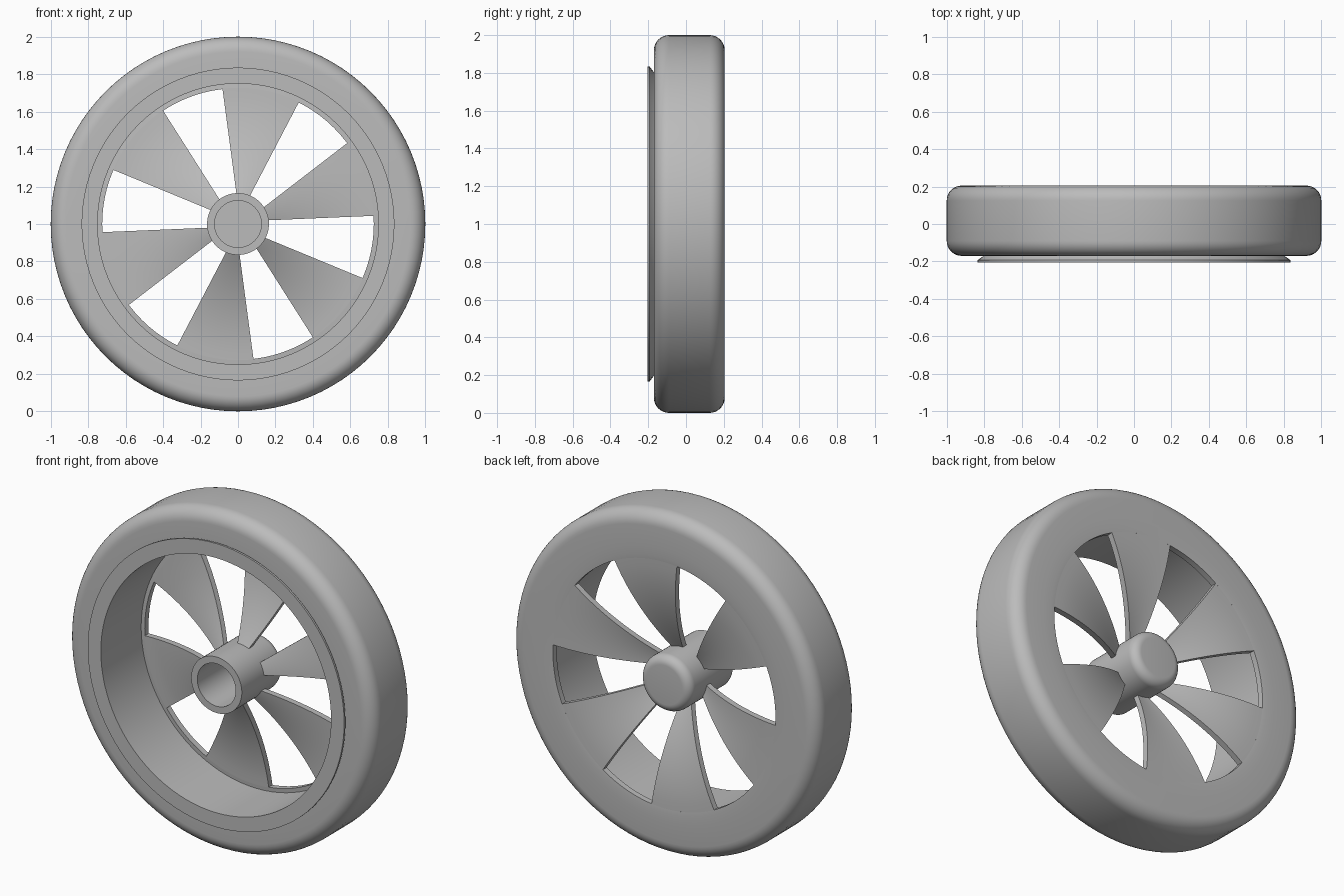
import bpy, bmesh
from math import sin, cos, asin, pi, radians
from mathutils import Vector, Matrix

cube = bpy.data.objects.get("Cube")
if cube:
    bpy.data.objects.remove(cube, do_unlink=True)

grey = bpy.data.materials.new("plain grey")
grey.use_nodes = True
grey.diffuse_color = (0.5, 0.5, 0.5, 1)
grey.node_tree.nodes["Principled BSDF"].inputs["Base Color"].default_value = (0.5, 0.5, 0.5, 1)

BACK = 0.205
RIM_R, HUB_R = 0.75, 0.165
THICK = 0.035


def finish(name, bm):
    """Turn a bmesh into a shaded object raised to the wheel's centre height."""
    bmesh.ops.recalc_face_normals(bm, faces=bm.faces)
    bmesh.ops.translate(bm, verts=bm.verts, vec=(0, 0, 1))
    mesh = bpy.data.meshes.new(name)
    bm.to_mesh(mesh)
    bm.free()
    mesh.materials.append(grey)
    ob = bpy.data.objects.new(name, mesh)
    bpy.context.collection.objects.link(ob)
    bpy.ops.object.select_all(action="DESELECT")
    ob.select_set(True)
    bpy.context.view_layer.objects.active = ob
    bpy.ops.object.shade_smooth_by_angle(angle=radians(35))


def fillet(r, y, rad, start, steps=8):
    """Quarter-circle of (radius, y) points about a centre."""
    return [(r + rad * cos(start + pi / 2 * i / steps),
             y + rad * sin(start + pi / 2 * i / steps)) for i in range(steps + 1)]


def revolve(name, profile, closed=True, segments=96):
    """Spin a (radius, y) profile about the wheel axle."""
    bm = bmesh.new()
    vs = [bm.verts.new((r, y, 0)) for r, y in profile]
    pairs = list(zip(vs, vs[1:])) + ([(vs[-1], vs[0])] if closed else [])
    edges = [bm.edges.new(p) for p in pairs]
    bmesh.ops.spin(bm, geom=vs + edges, cent=(0, 0, 0), axis=(0, 1, 0),
                   angle=2 * pi, steps=segments)
    bmesh.ops.remove_doubles(bm, verts=bm.verts, dist=1e-4)
    finish(name, bm)


def dish(r):
    """Back surface of the spokes, plunging forward near the hub."""
    t = max(0, (RIM_R - r) / (RIM_R - HUB_R))
    return BACK - 0.002 - 0.16 * t * t


# Tire with rounded shoulders
revolve("tire", [(0.8, -0.17)] + fillet(0.92, -0.09, 0.08, -pi / 2)
        + fillet(0.92, BACK - 0.08, 0.08, 0) + [(0.8, BACK)])

# Rim barrel with a front flange and a back lip around the openings
revolve("rim", [(RIM_R, -BACK), (0.835, -BACK), (0.835, -0.193), (0.81, -0.175),
                (0.8, -0.165), (0.8, BACK), (RIM_R, BACK), (0.725, dish(0.725)),
                (0.725, dish(0.725) - THICK), (RIM_R, BACK - THICK)])

# Hub tube, open at the front with a rounded cap at the back
revolve("hub", [(0, 0.1), (0.125, 0.1), (0.125, -0.2), (HUB_R, -0.2)]
        + fillet(HUB_R - 0.05, 0.15, 0.05, 0) + [(0, 0.2)], closed=False, segments=64)

# Six tapering, dished spokes
for k in range(6):
    bm = bmesh.new()
    bmesh.ops.create_cube(bm, size=1)
    bmesh.ops.subdivide_edges(bm, edges=bm.edges, cuts=11, use_grid_fill=True)
    for v in bm.verts:
        u, w, d = v.co.x + 0.5, v.co.z * 2, v.co.y - 0.5
        r = 0.15 + u * (0.727 - 0.15)
        half = asin((0.302 * r - 0.0125) / r)
        a = radians(80 + 60 * k) + w * half
        v.co = Vector((r * cos(a), dish(r) + d * THICK, r * sin(a)))
    finish(f"spoke_{k + 1}", bm)
